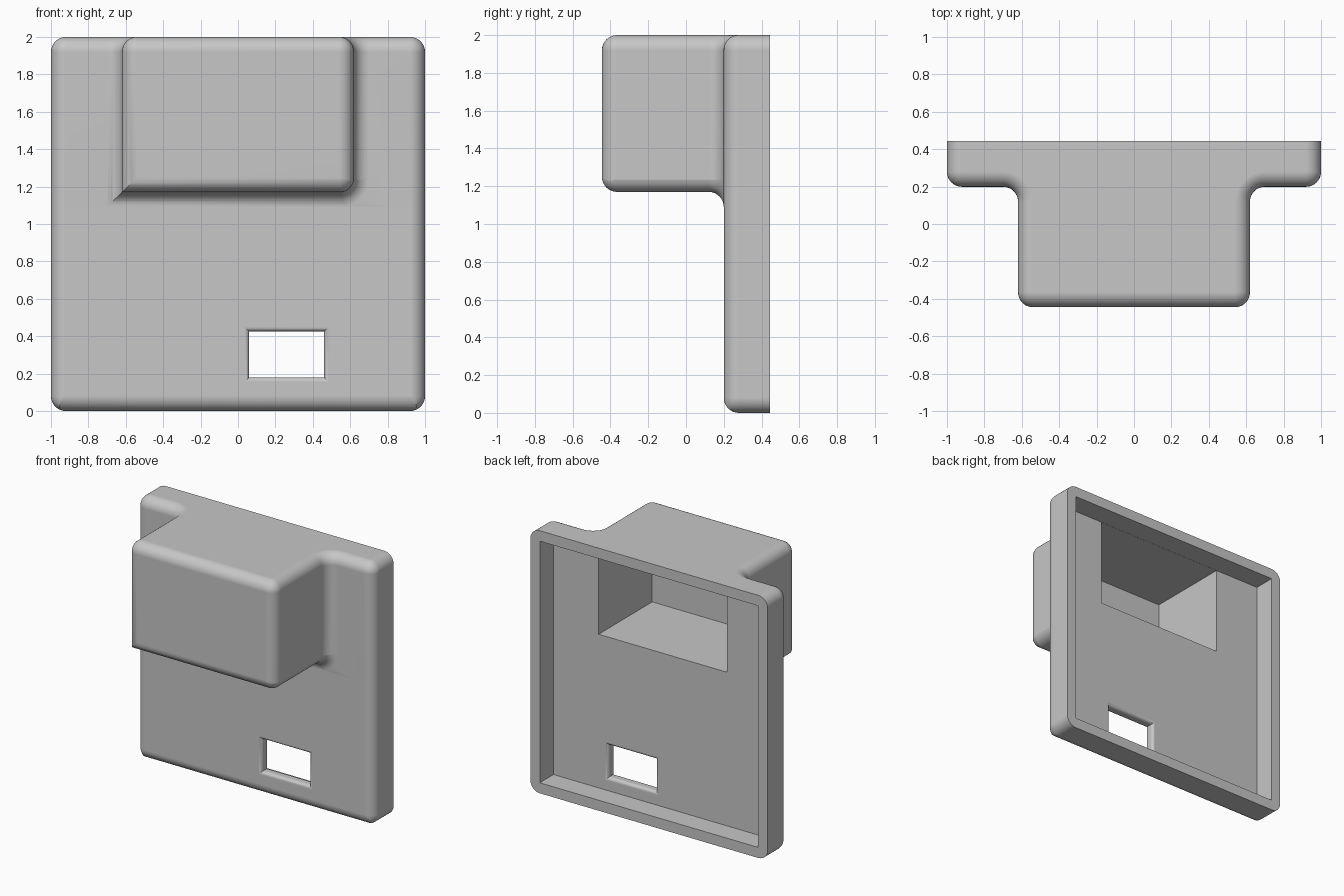
import bpy, bmesh
from math import sin, cos, pi, radians
from mathutils import Vector

if "Cube" in bpy.data.objects:
    bpy.data.objects.remove(bpy.data.objects["Cube"], do_unlink=True)

R = 0.08                      # edge rounding, fillet radius and wall thickness
SEG = 8
PLATE, BACK, FRONT = 0.2, 0.445, -0.445
BOX_X, BOX_Z, TOP = 0.62, 1.17, 2.0

grey = bpy.data.materials.new("light_grey")
grey.use_nodes = True
grey.diffuse_color = (0.57, 0.57, 0.57, 1)
grey.node_tree.nodes["Principled BSDF"].inputs["Base Color"].default_value = grey.diffuse_color


def arc(cx, cy, r, a0, a1):
    steps = [radians(a0 + (a1 - a0) * i / SEG) for i in range(SEG + 1)]
    return [(cx + r * cos(a), cy + r * sin(a)) for a in steps]


def loft(name, rings):
    """Closed solid through a list of equal-length rings, capped at both ends."""
    bm = bmesh.new()
    loops = [[bm.verts.new(p) for p in ring] for ring in rings]
    n = len(loops[0])
    for a, b in zip(loops, loops[1:]):
        for i in range(n):
            j = (i + 1) % n
            bm.faces.new((a[i], a[j], b[j], b[i]))
    bm.faces.new(loops[0][::-1])
    bm.faces.new(loops[-1])
    bmesh.ops.recalc_face_normals(bm, faces=bm.faces)
    mesh = bpy.data.meshes.new(name)
    bm.to_mesh(mesh)
    bm.free()
    mesh.materials.append(grey)
    obj = bpy.data.objects.new(name, mesh)
    bpy.context.collection.objects.link(obj)
    return obj


def plan_ring(z, inset, narrow=0.0):
    """Plan outline of plate plus box, inset evenly except at the open back."""
    front = PLATE - 0.001
    half = arc(BOX_X - R, FRONT + R, R - inset, 270, 360)
    half += arc(BOX_X + R, front - R, R + inset, 180, 90)
    half += arc(1 - R - narrow, front + R, R - inset, 270, 360)
    half.append((1 - inset - narrow, BACK))
    outline = half + [(-x, y) for x, y in reversed(half)]
    return [Vector((x, y, z)) for x, y in outline]


def rect_ring(y, x0, x1, z0, z1):
    return [(x0, y, z0), (x1, y, z0), (x1, y, z1), (x0, y, z1)]


# Rounded plan outline stacked upwards
quarter = [pi / 2 * i / SEG for i in range(SEG + 1)]
stack = [plan_ring(R * (1 - sin(t)), 0, R * (1 - cos(t))) for t in reversed(quarter)]
stack += [plan_ring(TOP - R * (1 - sin(t)), min(R * (1 - cos(t)), R * 0.99)) for t in quarter]
housing = loft("housing", stack)

# Side profile: rounded plate foot, fillet under the box, rounded box lip
side = [(PLATE + R, -0.2)]
side += arc(PLATE + R, R, R, 270, 180)
side += arc(PLATE - R, BOX_Z - R, R, 0, 90)
side += arc(FRONT + R, BOX_Z + R, R, 270, 180)
side += [(-0.7, BOX_Z + R), (-0.7, 2.3), (0.6, 2.3), (0.6, -0.2)]
side_profile = loft("side_profile", [[(x, y, z) for y, z in side] for x in (-1.3, 1.3)])

# Hollow interior, open at the back
cx, bx = 1 - R, BOX_X - R
cavity = loft("cavity_cutter", [
    rect_ring(0.6, -cx, cx, R, TOP - R),
    rect_ring(PLATE + R, -cx, cx, R, TOP - R),
    rect_ring(PLATE + R, -bx, bx, BOX_Z + R, TOP - R - 0.001),
    rect_ring(FRONT + R, -bx, bx, BOX_Z + R, TOP - R - 0.001)])

# Rounded lower corner of the box on one side
gap = 0.0015
prof = [(gap, -0.6)]
prof += [(R * sin(t) + gap, FRONT + R * (1 - cos(t))) for t in quarter]
prof += [(R * (2 - cos(t)) + gap, PLATE - R + R * sin(t) - gap / 3) for t in quarter]
prof += [(0.25, PLATE - gap / 3), (0.25, -0.6)]
corner = loft("corner_cutter", [
    [(BOX_X - R + p * cos(t), y, BOX_Z + R - p * sin(t)) for p, y in prof]
    for t in quarter])

# Window with edges rounded on both faces of the wall
G = 0.025
steps = [(0.1, G)]
steps += [(PLATE + G * (1 - cos(t)), G * (1 - sin(t))) for t in quarter]
steps += [(PLATE + R - G * (1 - cos(t)), G * (1 - sin(t))) for t in reversed(quarter)]
steps += [(0.36, G)]
window = loft("window_cutter", [
    rect_ring(y, 0.06 - w, 0.46 + w, 0.18 - w, 0.425 + w) for y, w in steps])

# Combine the solids
for tool, mode in ((side_profile, "INTERSECT"), (corner, "DIFFERENCE"),
                   (cavity, "DIFFERENCE"), (window, "DIFFERENCE")):
    mod = housing.modifiers.new(tool.name, "BOOLEAN")
    mod.operation, mod.solver, mod.object = mode, "EXACT", tool
    tool.hide_render = True
bpy.context.view_layer.update()
graph = bpy.context.evaluated_depsgraph_get()
result = bpy.data.meshes.new_from_object(housing.evaluated_get(graph))
housing.modifiers.clear()
housing.data = result
for tool in (side_profile, corner, cavity, window):
    bpy.data.objects.remove(tool, do_unlink=True)

# Smooth rounding with crisp edges
bpy.ops.object.select_all(action="DESELECT")
housing.select_set(True)
bpy.context.view_layer.objects.active = housing
bpy.ops.object.shade_smooth_by_angle(angle=radians(30))
weighted = housing.modifiers.new("even_shading", "WEIGHTED_NORMAL")
weighted.keep_sharp = True
